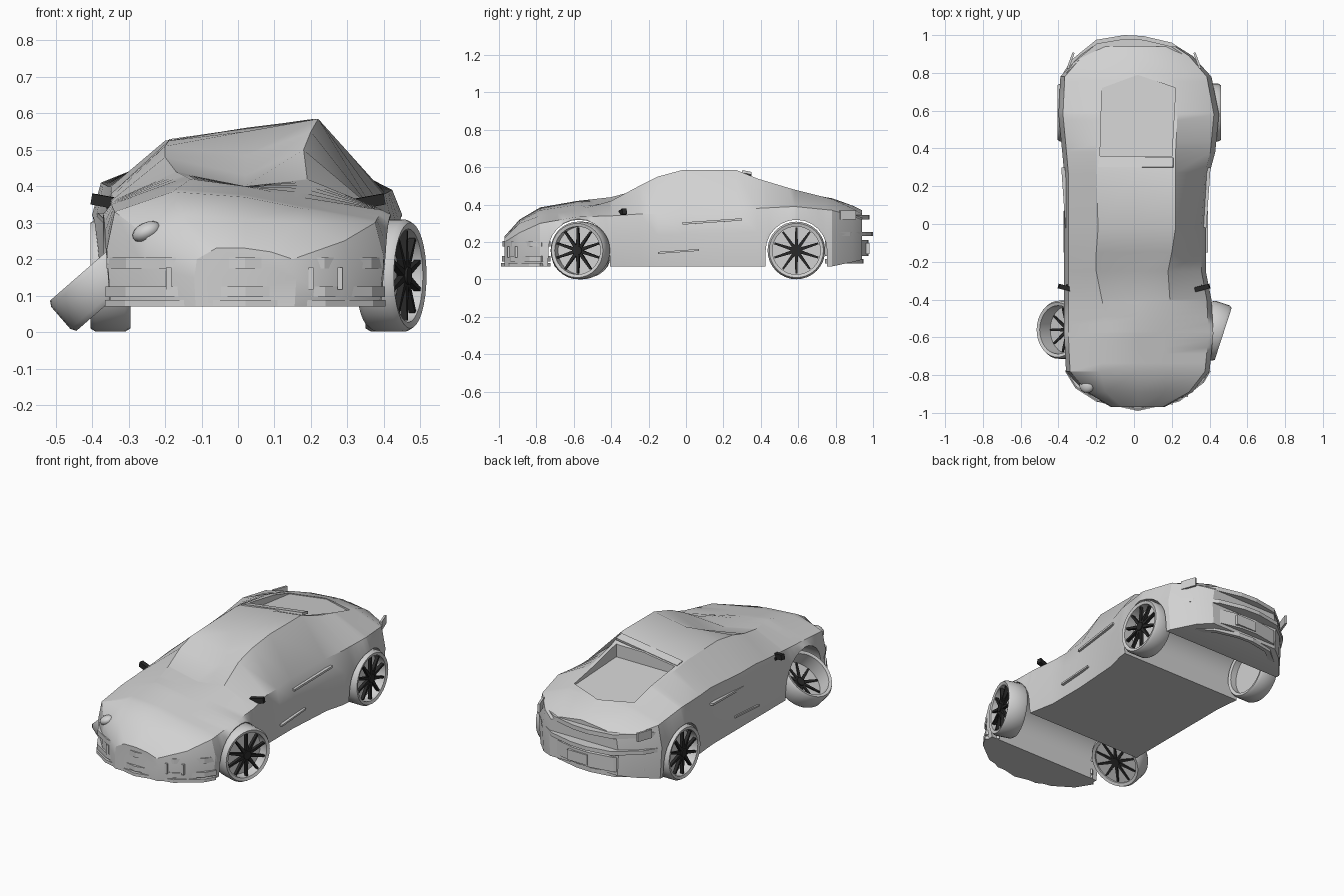
import bpy, bmesh
from math import radians, cos, sin, pi, sqrt
from mathutils import Matrix, Vector

cube = bpy.data.objects.get("Cube")
if cube:
    bpy.data.objects.remove(cube, do_unlink=True)


def material(name, value):
    mat = bpy.data.materials.new(name)
    mat.use_nodes = True
    color = (value, value, value, 1)
    mat.diffuse_color = color
    mat.node_tree.nodes["Principled BSDF"].inputs["Base Color"].default_value = color
    return mat


GREY = material("body grey", 0.64)
BLACK = material("dark trim", 0.022)


def shade(obj, angle):
    bpy.ops.object.select_all(action="DESELECT")
    obj.select_set(True)
    bpy.context.view_layer.objects.active = obj
    bpy.ops.object.shade_smooth_by_angle(angle=radians(angle))


def make_object(name, bm, mat, smooth=None):
    bmesh.ops.recalc_face_normals(bm, faces=bm.faces)
    mesh = bpy.data.meshes.new(name)
    bm.to_mesh(mesh)
    bm.free()
    mesh.materials.append(mat)
    obj = bpy.data.objects.new(name, mesh)
    bpy.context.collection.objects.link(obj)
    if smooth:
        shade(obj, smooth)
    return obj


def loft(bm, rings, closed=False):
    """Skin rings of points; cap the ends, or join last to first."""
    rows = [[bm.verts.new(p) for p in ring] for ring in rings]
    pairs = list(zip(rows, rows[1:]))
    if closed:
        pairs.append((rows[-1], rows[0]))
    else:
        bm.faces.new(rows[0])
        bm.faces.new(rows[-1])
    for a, b in pairs:
        for i in range(len(a)):
            j = (i + 1) % len(a)
            bm.faces.new((a[i], a[j], b[j], b[i]))


def prism(name, plan, low, high):
    """Extrude an xy outline between two height functions of y."""
    bm = bmesh.new()
    loft(bm, [[(x, y, f(y)) for x, y in plan] for f in (low, high)])
    return make_object(name, bm, GREY)


def block(name, center, size, turn=(0, 0, 0), mat=GREY):
    bm = bmesh.new()
    bmesh.ops.create_cube(bm, size=1)
    bm.transform(Matrix.Diagonal((*size, 1)))
    obj = make_object(name, bm, mat)
    obj.location = center
    obj.rotation_euler = [radians(a) for a in turn]
    return obj


# Buckled body shell: y, half widths, belt heights, roof right x z, middle z, roof left x z
STATIONS = [
    (-.97, .12, .16, .20, .20, -.06, .23, .23, .09, .22),
    (-.89, .26, .31, .26, .25, -.15, .32, .31, .16, .30),
    (-.78, .36, .40, .33, .30, -.18, .385, .37, .17, .34),
    (-.58, .37, .42, .35, .335, -.13, .42, .40, .16, .37),
    (-.40, .37, .41, .36, .34, -.17, .44, .40, .19, .42),
    (-.25, .37, .38, .37, .35, -.20, .48, .43, .18, .50),
    (-.15, .37, .38, .38, .35, -.20, .51, .485, .20, .55),
    (-.02, .37, .38, .38, .36, -.19, .525, .55, .22, .585),
    (.27, .37, .40, .40, .37, -.20, .525, .56, .22, .585),
    (.38, .38, .43, .40, .38, -.20, .51, .54, .22, .54),
    (.58, .40, .45, .41, .39, -.20, .48, .48, .23, .48),
    (.78, .39, .41, .38, .37, -.20, .42, .435, .22, .43),
    (.89, .29, .31, .34, .34, -.16, .38, .395, .20, .38),
    (.94, .22, .23, .32, .32, -.14, .35, .37, .16, .35),
]
ARCHES, ARCH_RADIUS = (-.572, .59), .164


def station_at(y):
    """Blend the two stations around y."""
    for a, b in zip(STATIONS, STATIONS[1:]):
        if a[0] <= y <= b[0]:
            t = (y - a[0]) / (b[0] - a[0])
            return [p + (q - p) * t for p, q in zip(a, b)]


def section(y, wr, wl, br, bl, rx, rz, mid, lx, lz):
    base = .07 + max(0, y - .8) * .25
    floor = base
    # The floor lifts over each axle into a full-width wheel tunnel
    for axle in ARCHES:
        gap = ARCH_RADIUS ** 2 - (y - axle) ** 2
        if gap >= -1e-6:
            floor = .155 + sqrt(max(0, gap))

    def side(w, belt):
        widest = base + (belt - base) * .6
        lift = min(1, (floor - base) / (widest - base))
        widest = max(widest, floor + .004)
        return [(w * (.97 + .03 * lift), y, floor), (w, y, widest), (w * .94, y, belt)]

    right = side(-wr, br)
    left = side(wl, bl)
    return right + [(rx, y, rz), (.02, y, mid), (lx, y, lz)] + left[::-1]


levels = {s[0] for s in STATIONS}
for axle in ARCHES:
    levels |= {axle + ARCH_RADIUS * cos(pi * k / 12) for k in range(13)}
    levels |= {axle + side * (ARCH_RADIUS + .001) for side in (-1, 1)}
bm = bmesh.new()
loft(bm, [section(*station_at(y)) for y in sorted(levels)])
body = make_object("body_shell", bm, GREY)

# Open bay behind the cabin
bay = [(-.18, .36), (.2, .36), (.22, .72), (.02, .79), (-.17, .72)]
cutter = prism("bay_cutter", bay, lambda y: .47 - (y - .36) * .1, lambda y: .8)
cutter.hide_render = True
mod = body.modifiers.new("bay", "BOOLEAN")
mod.operation = "DIFFERENCE"
mod.solver = "EXACT"
mod.object = cutter
bpy.context.view_layer.objects.active = body
bpy.ops.object.modifier_apply(modifier=mod.name)
bpy.data.objects.remove(cutter, do_unlink=True)
shade(body, 28)


# Bumper bands follow the rounded ends of the body
def band(name, outline, z0, z1, grow=1.0):
    outer = [(x * grow, y * grow) for x, y in outline]
    inner = [(x * .86, y * .93) for x, y in outline]
    prism(name, outer + inner[::-1], lambda y: z0, lambda y: z1)


front = [(-.365, -.78), (-.31, -.87), (-.2, -.94), (.02, -.99),
         (.24, -.94), (.37, -.84), (.405, -.78)]
rear = [(-.375, .8), (-.33, .87), (-.2, .975), (-.05, 1), (.05, .995),
        (.2, .96), (.32, .88), (.39, .8)]
band("front_splitter", front, .07, .088)
band("front_bumper", front, .096, .125, .995)
band("front_nose_band", front, .175, .205, .99)
band("tail_lip", rear, .32, .345, .98)
band("tail_shelf", rear, .232, .255)
band("rear_bumper", rear, .125, .21, .975)
band("rear_diffuser", rear, .085, .11, .95)

# Intake dividers and crumpled lamps
for x, y in ((-.19, -.915), (.2, -.93), (.28, -.89)):
    block("intake_divider", (x, y, .147), (.014, .05, .06))
for x, y, z in ((-.25, -.855, .275), (.25, -.86, .235)):
    bm = bmesh.new()
    bmesh.ops.create_uvsphere(bm, u_segments=16, v_segments=8, radius=1)
    bm.transform(Matrix.Diagonal((.042, .04, .026, 1)))
    lamp = make_object("headlamp", bm, GREY, 40)
    lamp.location = (x, y, z)
    lamp.rotation_euler.y = radians(-25)

# Tail fins, side blades, plate surround and roof ridge
for s, x in ((-1, -.364), (1, .384)):
    block("tail_fin", (s * .335, .865, .345), (.012, .09, .05), (0, 0, s * 20))
    block("side_blade", (x, -.04, .15), (.016, .22, .01), (4, 0, 0))
    block("door_crease", (x, .14, .31), (.02, .32, .012), (4, 0, -s * 4))
block("rear_plate_surround", (.02, .965, .165), (.13, .03, .06))
block("roof_ridge", (.01, .325, .545), (.4, .05, .014), (-12, -8, 0))

# Door mirrors on short stalks
for s in (-1, 1):
    block("mirror", (s * .362, -.338, .358), (.078, .025, .03), (0, -s * 10, s * 14), BLACK)
    block("mirror_stalk", (s * .335, -.325, .345), (.05, .012, .014), (0, 0, 0), BLACK)


# Wheels are built along local x with the outer face toward +x
def tyre_mesh():
    profile = [(.128, .05), (.145, .055), (.154, .04), (.154, -.04),
               (.145, -.055), (.128, -.05)]
    bm = bmesh.new()
    steps = [2 * pi * i / 32 for i in range(32)]
    loft(bm, [[(x, r * cos(a), r * sin(a)) for r, x in profile] for a in steps], True)
    return bm


def spoke_mesh(offset, count=10):
    bm = bmesh.new()
    for i in range(count):
        part = bmesh.ops.create_cube(bm, size=1)["verts"]
        for v in part:
            width = .01 if v.co.z > 0 else .019
            v.co = Vector((v.co.x * .018 + offset, v.co.y * width, (v.co.z + .6) * .112))
        turn = Matrix.Rotation(2 * pi * i / count, 4, "X")
        bmesh.ops.transform(bm, matrix=turn, verts=part)
    return bm


def disc_mesh(radius, depth, offset):
    bm = bmesh.new()
    bmesh.ops.create_cone(bm, cap_ends=True, segments=32, radius1=radius,
                          radius2=radius, depth=depth)
    bm.transform(Matrix.Translation((offset, 0, 0)) @ Matrix.Rotation(pi / 2, 4, "Y"))
    return bm


def wheel(name, center, tilt=0, yaw=0, plate=-.01):
    parts = [make_object(name + "_tyre", tyre_mesh(), GREY, 40),
             make_object(name + "_spokes", spoke_mesh(.038), BLACK),
             make_object(name + "_hub", disc_mesh(.024, .03, .038), BLACK, 40),
             make_object(name + "_brake", disc_mesh(.13, .006, plate), GREY, 40)]
    for part in parts:
        part.location = center
        part.rotation_euler = (0, radians(tilt), radians(yaw))


wheel("front_left_wheel", (.42, -.565, .155), yaw=-18)
wheel("rear_left_wheel", (.405, .59, .155))
wheel("rear_right_wheel", (-.35, .59, .155), yaw=180)
# The broken wheel has folded under, its spokes piercing the plate
wheel("front_right_wheel", (-.37, -.56, .14), tilt=49, plate=.038)
